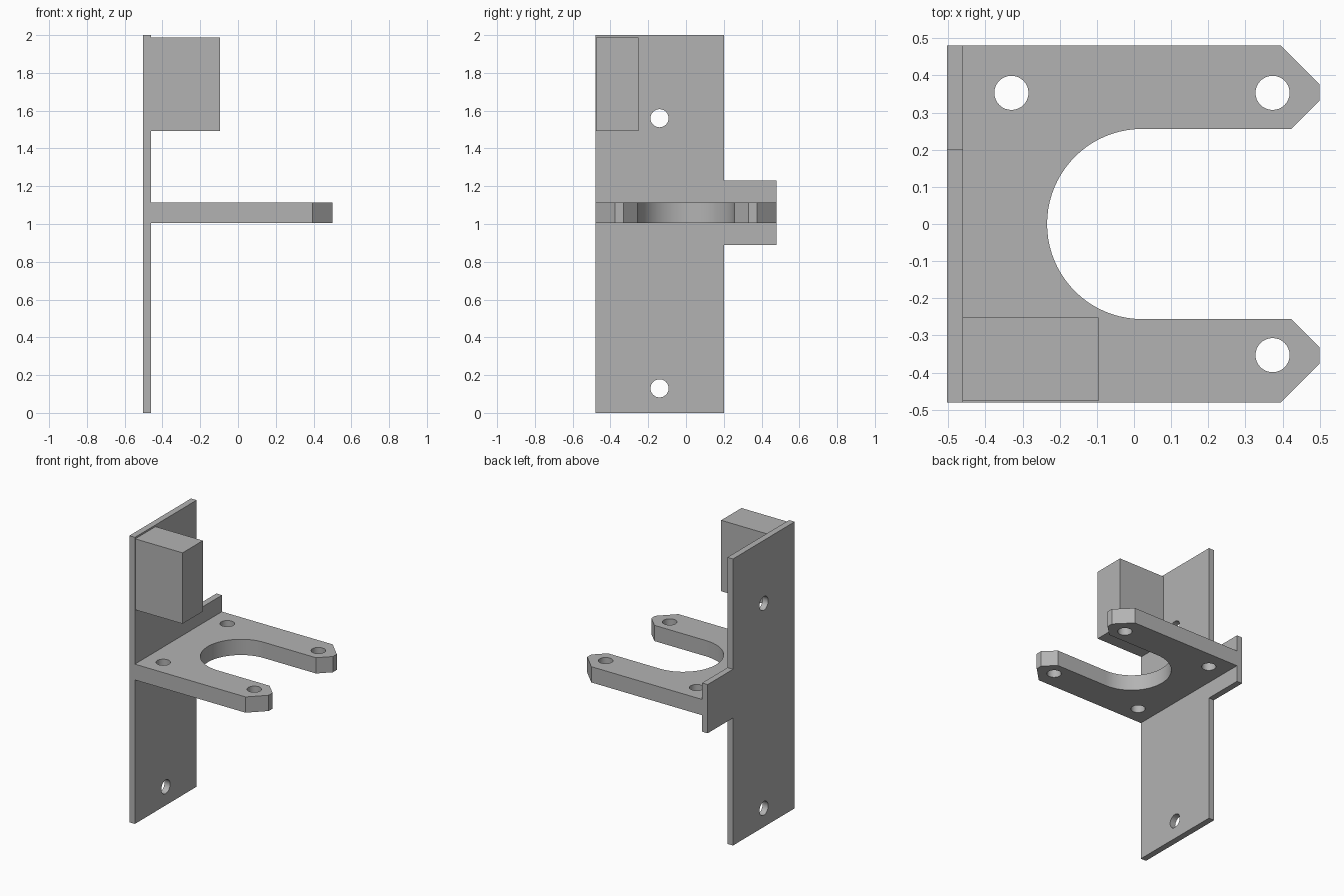
import bpy, bmesh, math
from mathutils import Matrix, Vector

if "Cube" in bpy.data.objects:
    bpy.data.objects.remove(bpy.data.objects["Cube"])

grey = bpy.data.materials.new("plain grey")
grey.diffuse_color = (0.45, 0.45, 0.45, 1)
grey.use_nodes = True
grey.node_tree.nodes["Principled BSDF"].inputs["Base Color"].default_value = grey.diffuse_color


def circle(cx, cy, r, n=32):
    return [(cx + r * math.cos(2 * math.pi * i / n),
             cy + r * math.sin(2 * math.pi * i / n)) for i in range(n)]


def plate(name, outline, holes, thickness, matrix):
    """Flat outline with holes, extruded along local z and placed by matrix."""
    bm = bmesh.new()
    edges = []
    for loop in [outline] + holes:
        vs = [bm.verts.new((x, y, 0)) for x, y in loop]
        edges += [bm.edges.new((a, b)) for a, b in zip(vs, vs[1:] + vs[:1])]
    bmesh.ops.triangle_fill(bm, edges=edges, use_beauty=True, normal=(0, 0, 1))
    top = bmesh.ops.extrude_face_region(bm, geom=bm.faces[:], use_keep_orig=True)
    moved = [g for g in top["geom"] if isinstance(g, bmesh.types.BMVert)]
    bmesh.ops.translate(bm, verts=moved, vec=(0, 0, thickness))
    bm.transform(matrix)
    bmesh.ops.recalc_face_normals(bm, faces=bm.faces[:])
    mesh = bpy.data.meshes.new(name)
    bm.to_mesh(mesh)
    bm.free()
    mesh.materials.append(grey)
    obj = bpy.data.objects.new(name, mesh)
    bpy.context.collection.objects.link(obj)
    bpy.ops.object.select_all(action='DESELECT')
    obj.select_set(True)
    bpy.context.view_layer.objects.active = obj
    bpy.ops.object.shade_smooth_by_angle(angle=math.radians(30))
    return obj


# Upright back plate with side tab; profile is (y, z), extruded along x
back_outline = [(-0.48, 0), (0.2, 0), (0.2, 0.89), (0.48, 0.89),
                (0.48, 1.23), (0.2, 1.23), (0.2, 2), (-0.48, 2)]
yz_to_world = Matrix(((0, 0, 1, -0.503), (1, 0, 0, 0), (0, 1, 0, 0), (0, 0, 0, 1)))
plate("back_plate", back_outline,
      [circle(-0.14, z, 0.048) for z in (0.13, 1.56)], 0.043, yz_to_world)

# Horizontal fork with a round-bottomed slot and pointed prongs
prong = [(-0.46, 0.48), (0.395, 0.48), (0.5, 0.375), (0.5, 0.332), (0.423, 0.256)]
slot = [(0.022 + 0.256 * math.cos(a), 0.256 * math.sin(a))
        for a in (math.pi / 2 + math.pi * i / 40 for i in range(41))]
fork_outline = prong + slot + [(x, -y) for x, y in reversed(prong)]
plate("fork", fork_outline,
      [circle(x, y, 0.046) for x in (-0.33, 0.373) for y in (-0.353, 0.353)],
      0.11, Matrix.Translation(Vector((0, 0, 1.005))))

# Block fixed near the top of the back plate
block = [(-0.46, -0.476), (-0.095, -0.476), (-0.095, -0.252), (-0.46, -0.252)]
plate("block", block, [], 0.495, Matrix.Translation(Vector((0, 0, 1.493))))
